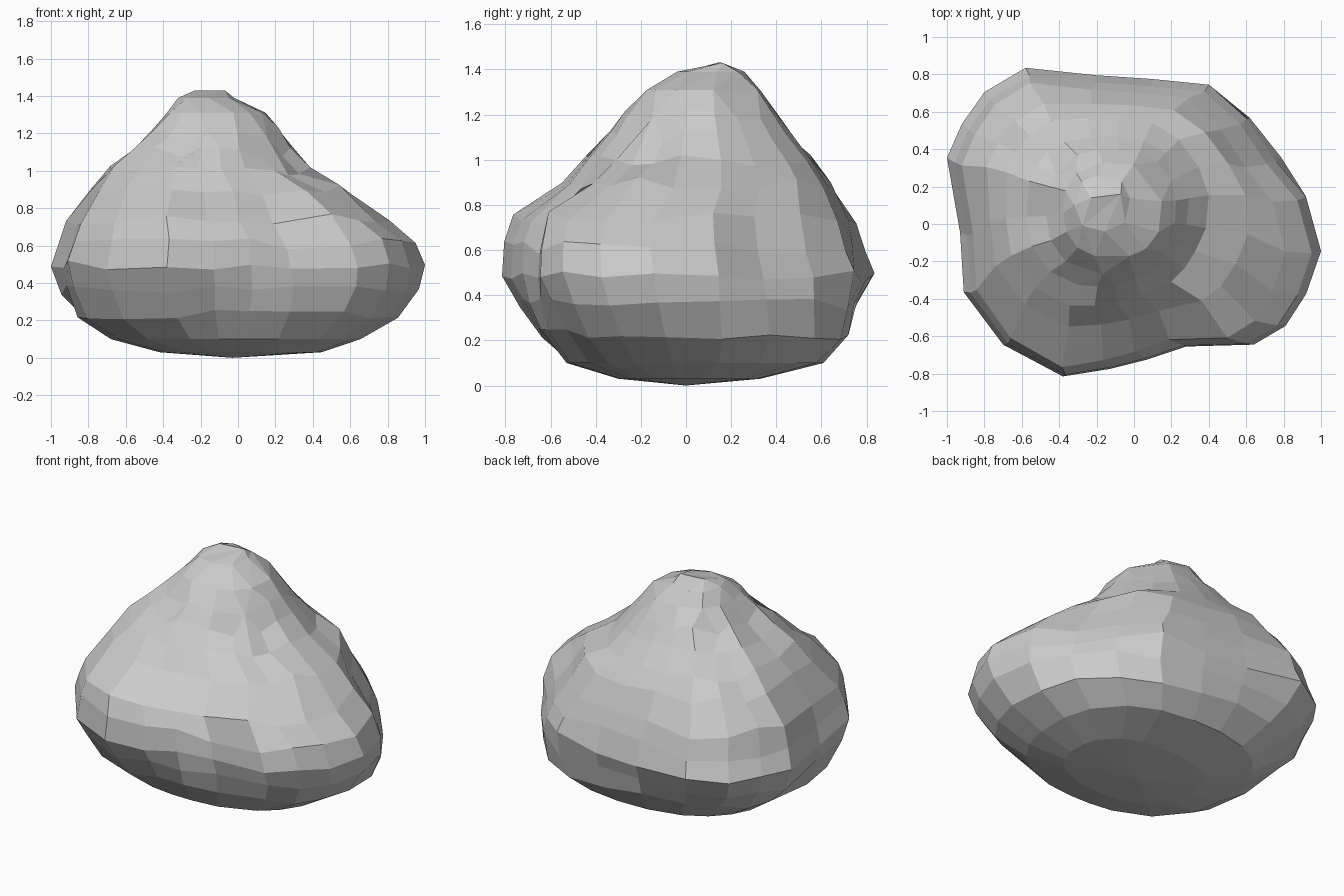
import bpy, bmesh, math, random

if "Cube" in bpy.data.objects:
    bpy.data.objects.remove(bpy.data.objects["Cube"])

random.seed(4)

# Plan outline at the widest height, counter-clockwise from the right
OUTLINE = [(1, -.15), (.92, .14), (.75, .34), (.6, .56), (.4, .74), (.1, .77),
           (-.2, .79), (-.58, .83), (-.8, .7), (-.92, .53), (-1, .35),
           (-.93, -.05), (-.91, -.37), (-.7, -.65), (-.38, -.82),
           (-.13, -.78), (.07, -.73), (.28, -.66), (.64, -.65),
           (.81, -.55), (.92, -.38)]

# Height, then left, right, front and back limits of each layer
LAYERS = [(.03, -.42, .45, -.30, .33),
          (.10, -.68, .66, -.53, .61), (.23, -.87, .86, -.66, .73),
          (.36, -.96, .97, -.75, .78), (.49, -1.0, 1.0, -.82, .83),
          (.61, -.96, .95, -.81, .79), (.74, -.92, .81, -.77, .75),
          (.90, -.80, .64, -.56, .66), (1.0, -.70, .43, -.45, .58),
          (1.1, -.58, .31, -.34, .47), (1.2, -.47, .23, -.27, .40),
          (1.31, -.38, .15, -.18, .33), (1.39, -.32, -.02, -.04, .26)]


def rounded(x, y):
    """Point of a squarish unit outline in the same direction."""
    a = math.atan2(y / .825, x)
    c, s = math.cos(a), math.sin(a)
    r = (abs(c) ** 2.4 + abs(s) ** 2.4) ** (-1 / 2.4)
    return c * r, s * r


bm = bmesh.new()
rings = []
for z, x0, x1, y0, y1 in LAYERS:
    # plan becomes more regular toward the foot and the peak
    blend = min(max((z - .75) / .4, (.47 - z) / .3, 0), 1)
    ring = []
    for x, y in OUTLINE:
        rx, ry = rounded(x, y)
        u = x + (rx - x) * blend
        v = y / .825 + (ry - y / .825) * blend
        # shallow hollow beside the peak on the front right
        near = max(0, math.cos(math.atan2(v, u) + math.radians(35))) ** 5
        depth = .14 * max(0, 1 - abs(z - 1.03) / .25)
        u, v = u * (1 - depth * near), v * (1 - depth * near)
        px = (x0 + x1) / 2 + u * (x1 - x0) / 2
        py = (y0 + y1) / 2 + v * (y1 - y0) / 2
        pz = z + (random.uniform(-.03, .03) if .15 < z < 1.25 else 0)
        ring.append(bm.verts.new((px, py, pz)))
    rings.append(ring)

# Stone skin between layers
n = len(OUTLINE)
for a, b in zip(rings, rings[1:]):
    for i in range(n):
        j = (i + 1) % n
        bm.faces.new((a[i], a[j], b[j], b[i]))

# Underside and sloping summit
low = bm.verts.new((-.03, 0, 0))
left_peak = bm.verts.new((-.23, .14, 1.43))
right_peak = bm.verts.new((-.07, .16, 1.43))
for i in range(n):
    j = (i + 1) % n
    bm.faces.new((low, rings[0][j], rings[0][i]))
    pi, pj = (left_peak if OUTLINE[k][0] < -.15 else right_peak for k in (i, j))
    bm.faces.new((rings[-1][i], rings[-1][j], pj))
    if pi != pj:
        bm.faces.new((rings[-1][i], pj, pi))

# Merge crowded points into larger facets, most strongly around the peak
bmesh.ops.remove_doubles(bm, verts=[v for v in bm.verts if 1.05 < v.co.z < 1.42],
                         dist=.085)
bmesh.ops.remove_doubles(bm, verts=bm.verts, dist=.06)
bmesh.ops.recalc_face_normals(bm, faces=bm.faces)
mesh = bpy.data.meshes.new("boulder")
bm.to_mesh(mesh)
bm.free()
boulder = bpy.data.objects.new("boulder", mesh)
bpy.context.collection.objects.link(boulder)
